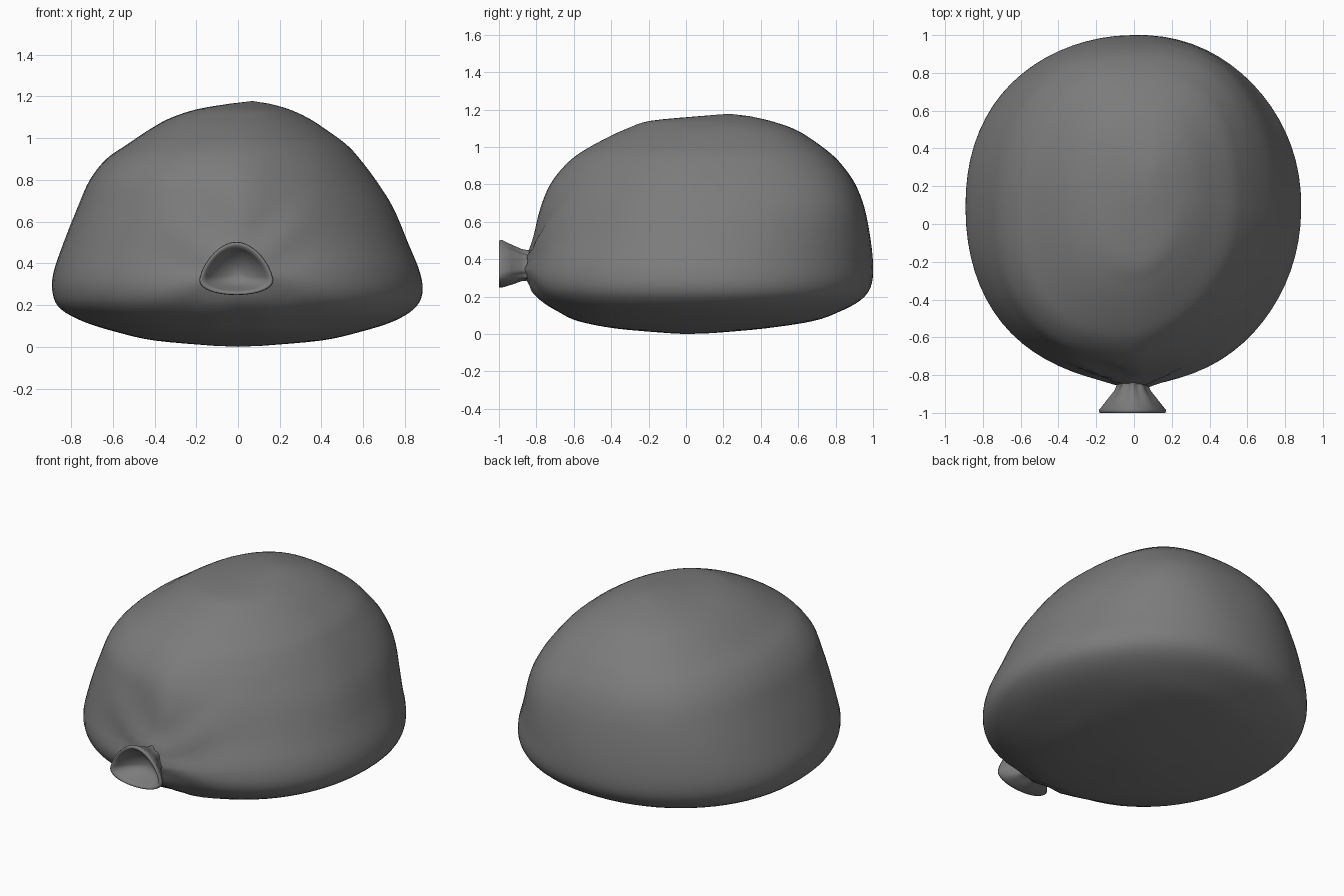
import bpy, bmesh, math
from mathutils import Vector

if "Cube" in bpy.data.objects:
    bpy.data.objects.remove(bpy.data.objects["Cube"])

grey = bpy.data.materials.new("sack grey")
grey.diffuse_color = (0.2, 0.2, 0.2, 1)
grey.use_nodes = True
grey.node_tree.nodes["Principled BSDF"].inputs["Base Color"].default_value = grey.diffuse_color

SEG = 72
NECK_Z = 0.36


def loft(name, rings, start=None, end=None):
    """Skin a list of closed rings into one smooth object, with optional pole points."""
    bm = bmesh.new()
    vr = [[bm.verts.new(p) for p in r] for r in rings]
    n = len(rings[0])
    for a, b in zip(vr, vr[1:]):
        for i in range(n):
            j = (i + 1) % n
            bm.faces.new((a[i], a[j], b[j], b[i]))
    for pole, ring in ((start, vr[0]), (end, vr[-1])):
        if pole:
            c = bm.verts.new(pole)
            for i in range(n):
                bm.faces.new((ring[i], ring[(i + 1) % n], c))
    bmesh.ops.recalc_face_normals(bm, faces=bm.faces[:])
    me = bpy.data.meshes.new(name)
    bm.to_mesh(me)
    bm.free()
    me.materials.append(grey)
    for p in me.polygons:
        p.use_smooth = True
    ob = bpy.data.objects.new(name, me)
    bpy.context.collection.objects.link(ob)
    return ob


def smooth_rows(rows, steps):
    """Catmull-Rom interpolation of number rows."""
    out = []
    for i in range(len(rows) - 1):
        p0, p1 = rows[max(i - 1, 0)], rows[i]
        p2, p3 = rows[i + 1], rows[min(i + 2, len(rows) - 1)]
        for s in range(steps):
            t = s / steps
            out.append([0.5 * (2 * b + (c - a) * t + (2 * a - 5 * b + 4 * c - d) * t * t
                               + (3 * b - a - 3 * c + d) * t ** 3)
                        for a, b, c, d in zip(p0, p1, p2, p3)])
    out.append(rows[-1])
    return out


# sack body: height, left, right, front, back extents
levels = [
    (0.005, -.12, .12, -.10, .14), (0.03, -.40, .40, -.38, .42),
    (0.07, -.58, .58, -.58, .68), (0.12, -.74, .74, -.68, .82),
    (0.18, -.85, .84, -.77, .93), (0.25, -.89, .88, -.82, .985),
    (0.35, -.89, .87, -.83, 1.0), (0.50, -.84, .81, -.80, .99),
    (0.67, -.77, .74, -.755, .96), (0.80, -.71, .66, -.71, .91),
    (0.90, -.63, .585, -.64, .84), (0.97, -.53, .52, -.56, .77),
    (1.05, -.41, .41, -.42, .66), (1.10, -.315, .33, -.31, .57),
    (1.14, -.19, .24, -.19, .45), (1.165, -.04, .15, .07, .34)]


def spow(v, e):
    return math.copysign(abs(v) ** e, v)


def gather(p):
    """Pull the cloth towards the tied neck and fold it into pleats."""
    if p.y > 0:
        return p
    dx, dz = p.x, p.z - NECK_Z
    r = math.hypot(dx, dz)
    phi = math.atan2(dx, dz)
    pull = 0.04 * math.exp(-(r / 0.13) ** 2)
    fold = 0.01 * math.cos(7 * phi + 0.4) * (r / 0.16) * math.exp(1 - r / 0.16)
    # broad raised tuck running up from the neck
    if dz > 0:
        fold += 0.015 * math.exp(-((dx - 0.05) / 0.16) ** 2) * math.exp(-((dz - 0.3) / 0.2) ** 2)
        for side in (-0.13, 0.25):
            line = side * min(dz / 0.35, 1)
            fold -= 0.014 * math.exp(-((dx - line) / 0.06) ** 2) * math.exp(-((dz - 0.2) / 0.15) ** 2)
    return Vector((p.x, p.y - pull - fold, p.z))


# squareness of the upper part by quadrant (x positive, y positive)
SQUARE = {(True, True): 0.45, (True, False): -0.28, (False, True): 0.0, (False, False): 0.3}

rings = []
for z, xl, xr, yf, yb in smooth_rows(levels, 4):
    cx, cy = (xl + xr) / 2, (yf + yb) / 2
    high = max(0, min((z - 0.4) / 0.4, 1))
    ring = []
    for i in range(SEG):
        a = 2 * math.pi * i / SEG
        c, s = math.cos(a), math.sin(a)
        e = 2 / (2.12 + high * SQUARE[(c > 0, s > 0)])
        # slight uneven creasing of the sides
        k = 1 + 0.006 * math.sin(5 * a + 4 * z) * math.sin(math.pi * z / 1.17)
        x = cx + (xr - xl) / 2 * spow(c, e) * k
        y = cy + (yb - yf) / 2 * spow(s, e) * k
        ring.append(gather(Vector((x, min(y, 1.0), z))))
    rings.append(ring)
loft("sack_body", rings, (0, 0, 0), (0.07, 0.23, 1.178))


# tied neck: flared outside, rolled lip, hollow inside
def mouth(y, w, up, down, tri, pleat):
    """Rounded triangular ring, point upwards."""
    pts = []
    for i in range(48):
        a = 2 * math.pi * i / 48
        r = 1 + pleat * math.cos(8 * a)
        x = math.sin(a) - tri * math.sin(2 * a)
        h = up if math.cos(a) > 0 else down
        pts.append(Vector((w * r * x - 0.008, y, NECK_Z - 0.02 + h * r * math.cos(a))))
    return pts


loft("tied_neck", [
    mouth(-.80, .10, .11, .09, .05, .06), mouth(-.845, .075, .10, .05, .05, .08),
    mouth(-.88, .09, .11, .055, .06, .05), mouth(-.93, .13, .133, .073, .09, .03),
    mouth(-.985, .173, .163, .092, .12, 0), mouth(-1.0, .17, .16, .09, .12, 0),
    mouth(-1.0, .157, .145, .08, .12, 0), mouth(-.975, .142, .13, .07, .1, 0),
    mouth(-.93, .105, .10, .052, .08, 0), mouth(-.89, .05, .05, .03, .06, 0)],
    end=(0, -.88, NECK_Z - 0.01))
